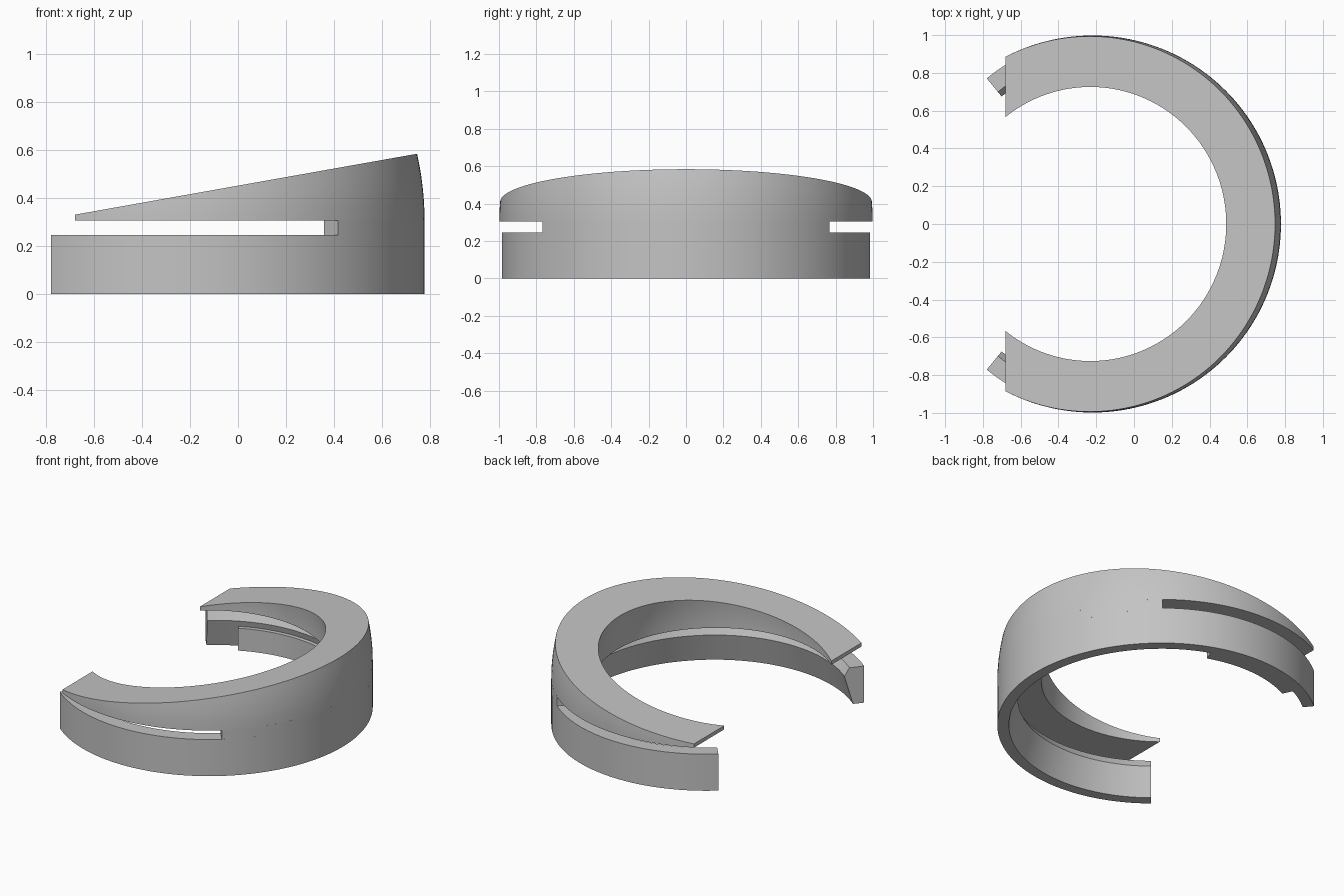
import bpy, bmesh
from math import sin, cos, acos, radians, copysign

cube = bpy.data.objects.get("Cube")
if cube:
    bpy.data.objects.remove(cube, do_unlink=True)

grey = bpy.data.materials.new("light_grey")
grey.use_nodes = True
grey.diffuse_color = (0.55, 0.55, 0.55, 1)
grey.node_tree.nodes["Principled BSDF"].inputs["Base Color"].default_value = grey.diffuse_color

CX, R = -0.22, 0.998           # main ring centre and outer radius
SPLIT, END = radians(50.3), radians(129.4)
SQUEEZE = 0.058                # how far the free arms bend inward
GAP_LOW, GAP_HIGH = 0.245, 0.305


def sweep(name, sections):
    """Skin a list of closed cross-sections and cap both ends."""
    bm = bmesh.new()
    rings = [[bm.verts.new(p) for p in s] for s in sections]
    n = len(rings[0])
    for a, b in zip(rings, rings[1:]):
        for i in range(n):
            j = (i + 1) % n
            bm.faces.new((a[i], a[j], b[j], b[i]))
    bm.faces.new(rings[0])
    bm.faces.new(rings[-1])
    bmesh.ops.recalc_face_normals(bm, faces=bm.faces)
    mesh = bpy.data.meshes.new(name)
    bm.to_mesh(mesh)
    bm.free()
    mesh.materials.append(grey)
    obj = bpy.data.objects.new(name, mesh)
    bpy.context.collection.objects.link(obj)
    bpy.ops.object.select_all(action='DESELECT')
    obj.select_set(True)
    bpy.context.view_layer.objects.active = obj
    bpy.ops.object.shade_smooth_by_angle(angle=radians(25))
    return obj


def wall_point(angle, depth, z):
    """Point at a depth inside the outer wall; arms follow a tighter arc."""
    shift = SQUEEZE if abs(angle) > SPLIT else 0
    side = copysign(SPLIT, angle)
    r = R - shift - depth
    return (CX + shift * cos(side) + r * cos(angle),
            shift * sin(side) + r * sin(angle), z)


def wall(name, profile, start, stop, steps):
    angles = [start + (stop - start) * i / steps for i in range(steps + 1)]
    return sweep(name, [[wall_point(a, d, z) for d, z in profile] for a in angles])


def crown_point(t, base, level):
    """Point on the wedge: t runs end to end, level runs underside to slope."""
    angle = t * acos((-0.68 - CX) / base)
    r = base
    for _ in range(4):
        top = 0.451 + 0.178 * (CX + r * cos(angle))
        z = GAP_HIGH + (top - GAP_HIGH) * level
        r = base - 0.4 * (z - GAP_HIGH) ** 2
    return (CX + r * cos(angle), r * sin(angle), z)


# Lower band with a ridge along its inside
wall("lower_band", [(0, 0), (0, GAP_LOW), (0.093, GAP_LOW), (0.124, 0.19), (0.07, 0)],
     -END, END, 120)

# Web joining the band to the wedge between the two slots
wall("joining_web", [(0, GAP_LOW - 0.01), (0, GAP_HIGH + 0.005),
                     (0.093, GAP_HIGH + 0.005), (0.093, GAP_LOW - 0.01)],
     -SPLIT, SPLIT, 48)

# Pad inside one arm
wall("inner_pad", [(0.05, 0), (0.05, 0.15), (0.14, 0.15), (0.14, 0)],
     radians(70), radians(116), 24)

# Sloping wedge crown with curved walls
ROWS, STEPS = 6, 120
levels = [i / ROWS for i in range(ROWS + 1)]
sections = []
for i in range(STEPS + 1):
    t = 2 * i / STEPS - 1
    outer = [crown_point(t, R, v) for v in levels]
    inner = [crown_point(t, 0.73, v) for v in reversed(levels)]
    sections.append(outer + inner)
sweep("wedge_crown", sections)
